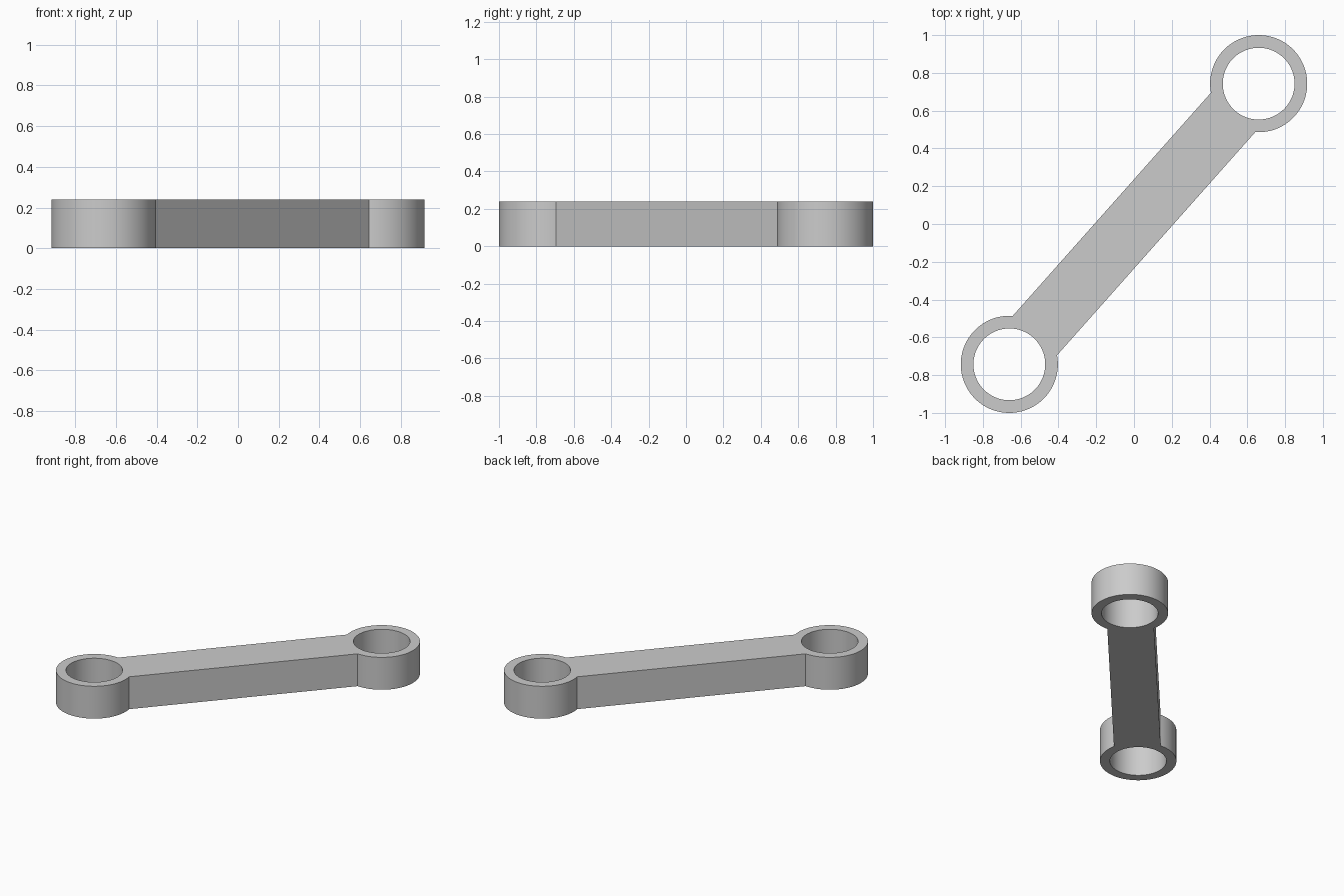
import bpy, bmesh
from math import sin, cos, pi, atan2, asin

if "Cube" in bpy.data.objects:
    bpy.data.objects.remove(bpy.data.objects["Cube"])

CX, CY = 0.66, 0.743          # eye centre (the other is mirrored through the origin)
R_OUT, R_IN = 0.257, 0.19
HALF_W, HEIGHT = 0.157, 0.24
SEG = 96


def arc(cx, cy, r, a0, a1, n):
    return [(cx + r * cos(a0 + (a1 - a0) * i / n),
             cy + r * sin(a0 + (a1 - a0) * i / n)) for i in range(n + 1)]


# Outline: an outer arc round each eye, joined by the straight bar edges
tilt = atan2(CY, CX)
gap = asin(HALF_W / R_OUT)
end = arc(CX, CY, R_OUT, tilt - pi + gap, tilt + pi - gap, SEG)
outline = end + [(-x, -y) for x, y in end]

# Pin holes
holes = [arc(s * CX, s * CY, R_IN, 0, 2 * pi, SEG)[:-1] for s in (1, -1)]

# Filled and extruded profile
curve = bpy.data.curves.new("link_arm", 'CURVE')
curve.dimensions = '2D'
curve.fill_mode = 'BOTH'
curve.extrude = HEIGHT / 2
for loop in [outline] + holes:
    spline = curve.splines.new('POLY')
    spline.points.add(len(loop) - 1)
    for p, (x, y) in zip(spline.points, loop):
        p.co = (x, y, HEIGHT / 2, 1)
        p.co.z = 0
    spline.use_cyclic_u = True

link = bpy.data.objects.new("link_arm", curve)
bpy.context.collection.objects.link(link)
link.location.z = HEIGHT / 2
bpy.context.view_layer.objects.active = link
link.select_set(True)
bpy.ops.object.convert(target='MESH')
link = bpy.context.object
link.name = "link_arm"

# Weld caps to walls, then smooth only the round walls
bm = bmesh.new()
bm.from_mesh(link.data)
bmesh.ops.remove_doubles(bm, verts=bm.verts, dist=0.0005)
bmesh.ops.recalc_face_normals(bm, faces=bm.faces)
bmesh.ops.dissolve_limit(bm, angle_limit=0.001, verts=bm.verts, edges=bm.edges)
bm.to_mesh(link.data)
bm.free()
bpy.ops.object.shade_smooth_by_angle(angle=0.5)
